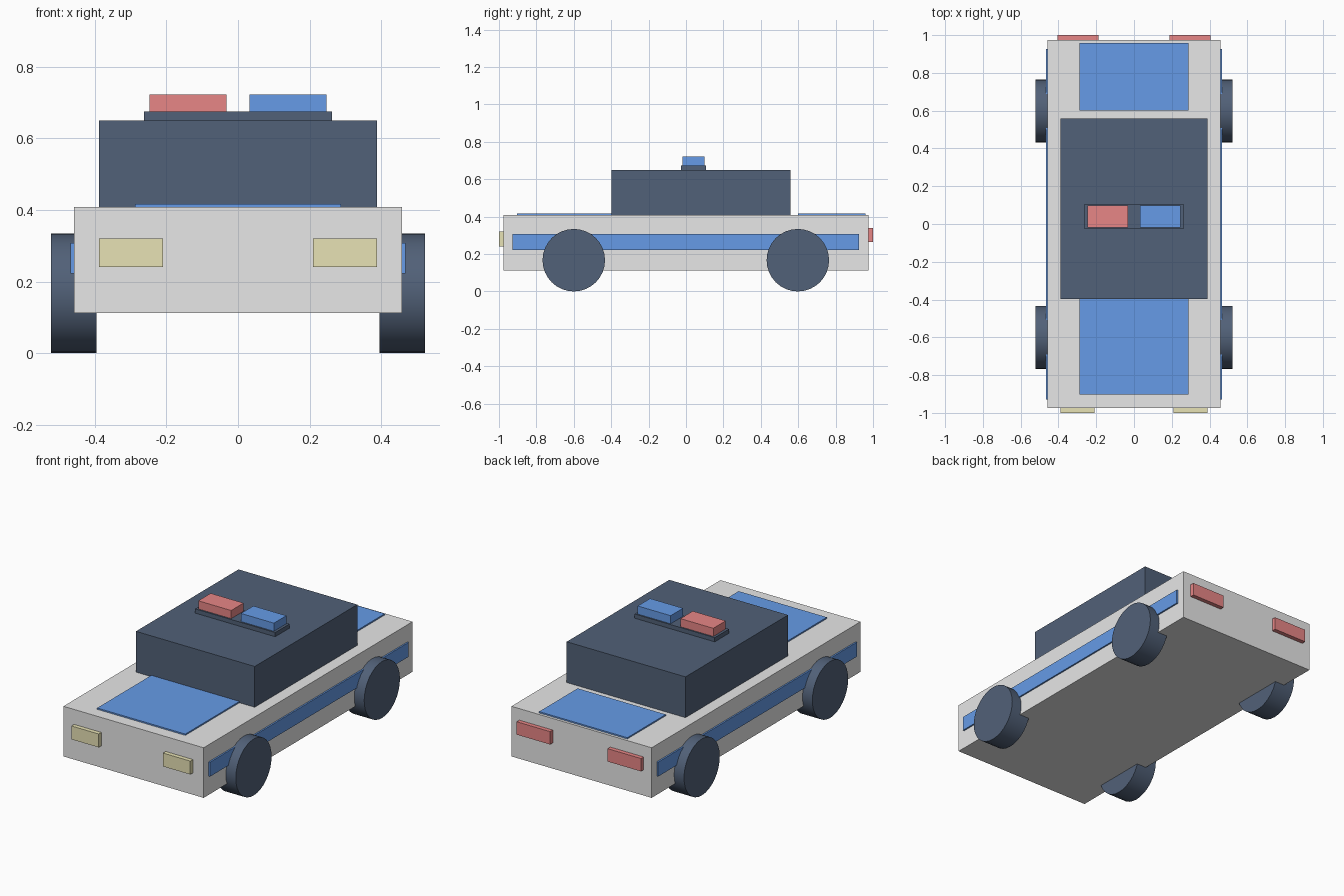
import bpy
import math

default = bpy.data.objects.get("Cube")
if default:
    bpy.data.objects.remove(default, do_unlink=True)


def material(name, r, g, b):
    m = bpy.data.materials.new(name)
    m.use_nodes = True
    m.diffuse_color = (r, g, b, 1)
    bsdf = next(n for n in m.node_tree.nodes if n.type == 'BSDF_PRINCIPLED')
    bsdf.inputs["Base Color"].default_value = (r, g, b, 1)
    return m


white = material("body_white", 0.8, 0.8, 0.8)
navy = material("dark_slate", 0.083, 0.119, 0.188)
blue = material("bright_blue", 0.133, 0.33, 0.8)
red = material("soft_red", 0.8, 0.24, 0.24)
cream = material("lamp_cream", 0.8, 0.76, 0.46)


def box(name, mat, xs, ys, zs):
    """Box given by its extents on each axis."""
    spans = (xs, ys, zs)
    bpy.ops.mesh.primitive_cube_add(size=1, location=[(a + b) / 2 for a, b in spans])
    o = bpy.context.object
    o.name = name
    o.scale = [b - a for a, b in spans]
    bpy.ops.object.transform_apply(location=False, rotation=False, scale=True)
    o.data.materials.append(mat)
    return o


def span(side, inner, outer):
    """Extents along x, mirrored to the chosen side."""
    return sorted((side * inner, side * outer))


# Body, cabin and top panels
box("body", white, (-0.458, 0.458), (-0.975, 0.975), (0.112, 0.408))
box("cabin", navy, (-0.388, 0.388), (-0.398, 0.559), (0.408, 0.649))
box("hood_panel", blue, (-0.288, 0.288), (-0.903, -0.398), (0.408, 0.416))
box("trunk_panel", blue, (-0.288, 0.288), (0.6, 0.959), (0.408, 0.416))

# Roof light bar
box("light_bar_base", navy, (-0.262, 0.262), (-0.027, 0.106), (0.649, 0.674))

for side, label, lamp in ((1, "left", blue), (-1, "right", red)):
    box(f"roof_lamp_{label}", lamp, span(side, 0.032, 0.247), (-0.018, 0.098), (0.674, 0.722))
    box(f"side_stripe_{label}", blue, span(side, 0.458, 0.467), (-0.928, 0.926), (0.222, 0.307))
    box(f"headlight_{label}", cream, span(side, 0.21, 0.388), (-1, -0.975), (0.241, 0.32))
    box(f"taillight_{label}", red, span(side, 0.188, 0.406), (0.975, 1), (0.264, 0.34))

    # Wheels
    for end, y in (("front", -0.6), ("rear", 0.598)):
        bpy.ops.mesh.primitive_cylinder_add(
            vertices=32, radius=0.167, depth=0.127,
            location=(side * 0.459, y, 0.167), rotation=(0, math.pi / 2, 0))
        wheel = bpy.context.object
        wheel.name = f"wheel_{end}_{label}"
        wheel.data.materials.append(navy)
        bpy.ops.object.shade_smooth_by_angle(angle=math.radians(30))
